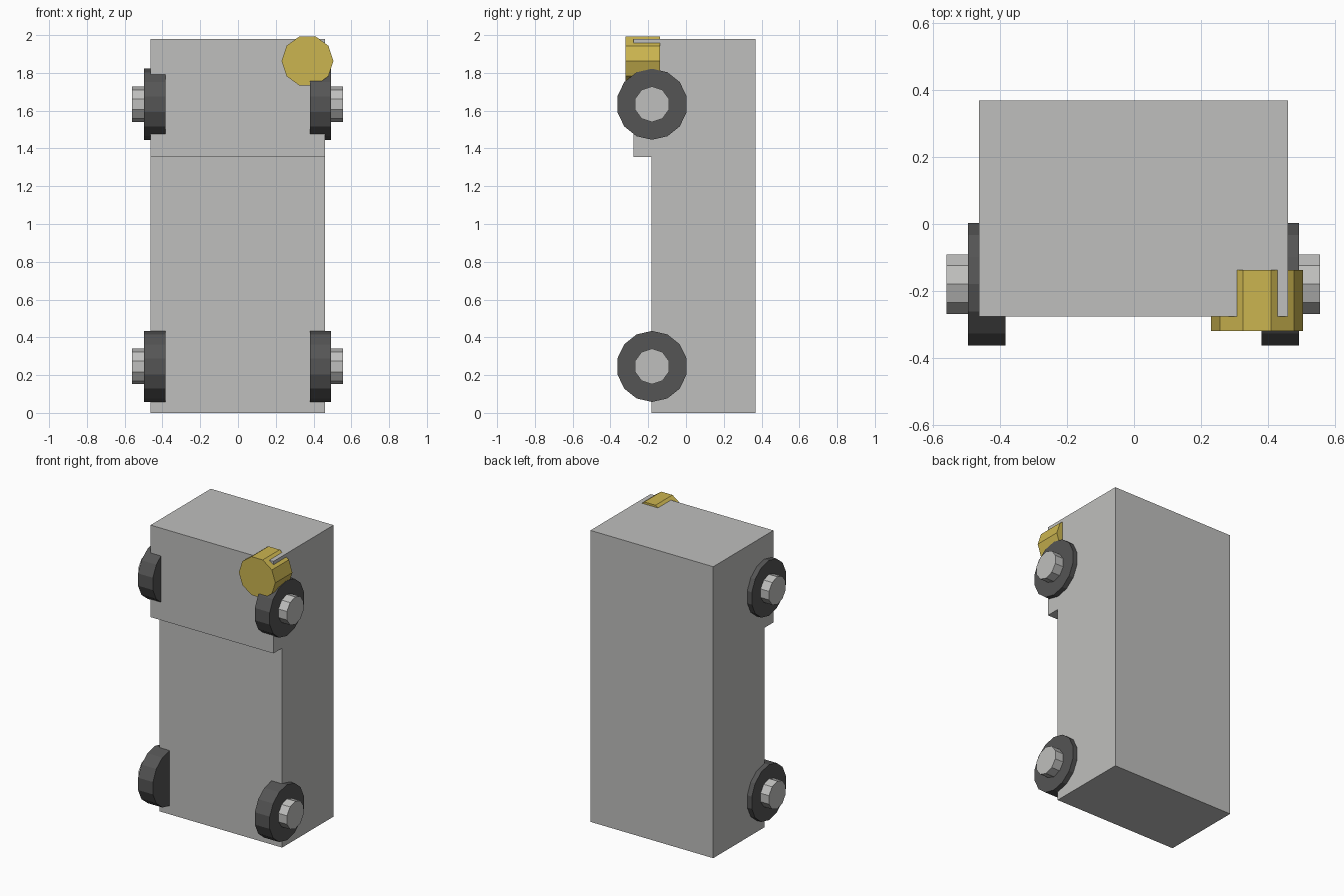
import bpy
import bmesh
import math
from mathutils import Matrix, Vector

if "Cube" in bpy.data.objects:
    bpy.data.objects.remove(bpy.data.objects["Cube"])


def material(name, rgb):
    m = bpy.data.materials.new(name)
    m.diffuse_color = (*rgb, 1)
    m.use_nodes = True
    m.node_tree.nodes["Principled BSDF"].inputs["Base Color"].default_value = m.diffuse_color
    return m


GREY = material("light grey", (0.52, 0.52, 0.51))
DARK = material("dark grey", (0.09, 0.09, 0.09))
YELLOW = material("mustard yellow", (0.60, 0.46, 0.08))


def finish(name, bm, mat):
    mesh = bpy.data.meshes.new(name)
    bm.to_mesh(mesh)
    bm.free()
    mesh.materials.append(mat)
    ob = bpy.data.objects.new(name, mesh)
    bpy.context.collection.objects.link(ob)
    return ob


def box(name, lo, hi, mat):
    lo, hi = Vector(lo), Vector(hi)
    bm = bmesh.new()
    bmesh.ops.create_cube(bm, size=1, matrix=Matrix.Translation((lo + hi) / 2)
                          @ Matrix.Diagonal((*(hi - lo), 1)))
    return finish(name, bm, mat)


def cylinder(name, centre, radius, depth, sides, axis, mat):
    # the first corner points up for axis y, and along y for axis x
    if axis == 'x':
        turn = Matrix.Rotation(math.pi / 2, 4, 'Y') @ Matrix.Rotation(math.pi / 2, 4, 'Z')
    else:
        turn = Matrix.Rotation(math.pi / 2, 4, 'X') @ Matrix.Rotation(math.pi / 2, 4, 'Z')
    bm = bmesh.new()
    bmesh.ops.create_cone(bm, cap_ends=True, segments=sides, radius1=radius,
                          radius2=radius, depth=depth,
                          matrix=Matrix.Translation(centre) @ turn)
    return finish(name, bm, mat)


# Tall body with a deeper upper block
box("lower_body", (-0.463, -0.183, 0), (0.460, 0.369, 1.355), GREY)
box("upper_body", (-0.463, -0.277, 1.355), (0.460, 0.369, 1.98), GREY)

# Four discs with protruding hubs
for level, z in (("lower", 0.246), ("upper", 1.634)):
    for side, s in (("left", -1), ("right", 1)):
        cylinder(f"{level}_{side}_wheel", (s * 0.439 - 0.002, -0.180, z),
                 0.188, 0.112, 14, 'x', DARK)
        cylinder(f"{level}_{side}_hub", (s * 0.475 - 0.002, -0.180, z),
                 0.094, 0.167, 10, 'x', GREY)

# Round button at the upper right corner
cylinder("front_button", (0.368, -0.229, 1.863), 0.137, 0.183, 10, 'y', YELLOW)
